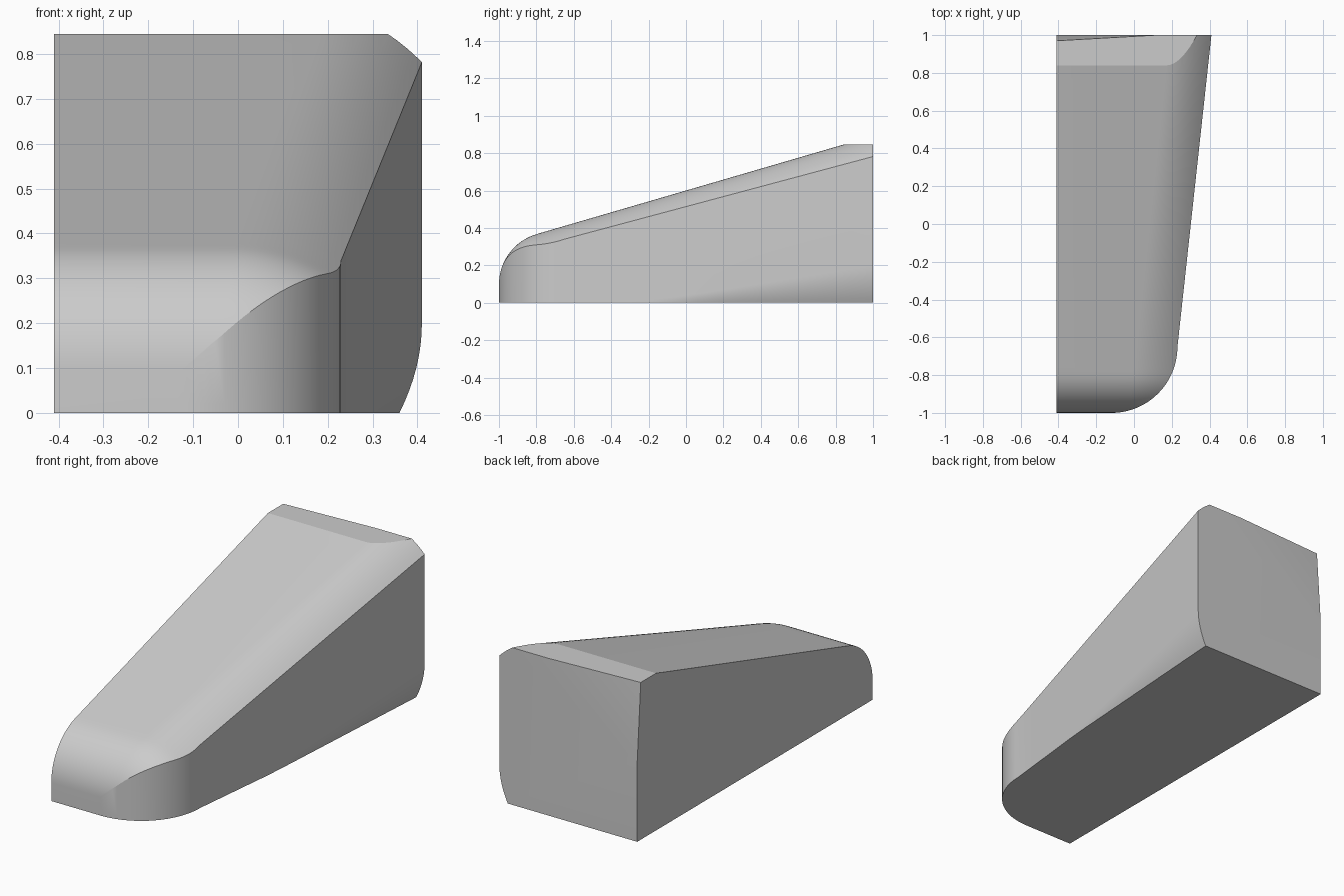
import bpy
import bmesh
from math import sin, cos, pi, sqrt, radians
from mathutils import Vector

if "Cube" in bpy.data.objects:
    bpy.data.objects.remove(bpy.data.objects["Cube"])

LEFT = -0.41
FILLET = 0.22
NOSE_R = 0.28
CORNER_R = 0.35


def side_line(y):
    """Straight flaring side in plan."""
    return 0.23 + 0.109 * (y + 0.65)


def plan_edge(y):
    """Side outline in plan, with the rounded front corner."""
    if y < -0.65:
        return -0.12 + sqrt(max(0, CORNER_R ** 2 - (y + 0.65) ** 2))
    return side_line(y)


def crown(y):
    """Sloping top with a rounded nose."""
    if y < -0.798:
        return 0.098 + sqrt(max(0, NOSE_R ** 2 - (y + 0.72) ** 2))
    return 0.6 + 0.2917 * y


def top_height(x, y):
    rolled = max(0, 1 - (side_line(y) - x) / FILLET)
    return crown(y) - (0.086 + 0.024 * y) * rolled ** 2


def section(y, steps=12):
    """Closed cross-section: inner wall, rolled top, outer wall with undercut."""
    edge = plan_edge(y)
    start = min(side_line(y) - FILLET, edge - 0.04)
    pts = [(LEFT, y, 0), (LEFT, y, crown(y))]
    for i in range(steps + 1):
        x = start + (edge - start) * i / steps
        pts.append((x, y, top_height(x, y)))
    grow = max(0, (y + 0.12) / 1.12)
    high = 0.18 * grow + 0.02
    for i in range(9):
        f = i / 8
        pts.append((edge - 0.05 * grow * f * f, y, high * (1 - f)))
    return pts


# Stations crowd together around the nose
stations = [-0.65 - CORNER_R * cos(pi / 2 * i / 24) for i in range(25)]
stations += [-0.65 + 1.65 * i / 14 for i in range(1, 15)]

bm = bmesh.new()
rings = [[bm.verts.new(p) for p in section(y)] for y in stations]
for a, b in zip(rings, rings[1:]):
    for i in range(len(a)):
        j = (i + 1) % len(a)
        bm.faces.new((a[i], a[j], b[j], b[i]))
bm.faces.new(rings[0])
bm.faces.new(rings[-1])
bmesh.ops.recalc_face_normals(bm, faces=bm.faces[:])


def slice_off(point, normal):
    """Cut the body by a plane and cap the opening."""
    cut = bmesh.ops.bisect_plane(
        bm, geom=bm.verts[:] + bm.edges[:] + bm.faces[:], dist=0.00001,
        plane_co=point, plane_no=normal, clear_outer=True)
    edges = [e for e in cut["geom_cut"]
             if isinstance(e, bmesh.types.BMEdge) and e.is_boundary]
    bmesh.ops.edgenet_fill(bm, edges=edges)


# Level top at the tall end, then the slight lean of the rear inner corner
slice_off(Vector((0, 0, 0.845)), Vector((0, 0, 1)))
corner = Vector((LEFT, 0.97, 0.845))
lean = (Vector((0.12, 1, 0.845)) - corner).cross(Vector((LEFT, 1, 0.43)) - corner)
slice_off(corner, lean if lean.y > 0 else -lean)
bmesh.ops.recalc_face_normals(bm, faces=bm.faces[:])

mesh = bpy.data.meshes.new("wedge_body")
bm.to_mesh(mesh)
bm.free()
body = bpy.data.objects.new("wedge_body", mesh)
bpy.context.collection.objects.link(body)

grey = bpy.data.materials.new("light_grey")
grey.use_nodes = True
colour = (0.6, 0.6, 0.6, 1)
grey.diffuse_color = colour
grey.node_tree.nodes["Principled BSDF"].inputs["Base Color"].default_value = colour
mesh.materials.append(grey)

bpy.context.view_layer.objects.active = body
body.select_set(True)
bpy.ops.object.shade_smooth_by_angle(angle=radians(15))
